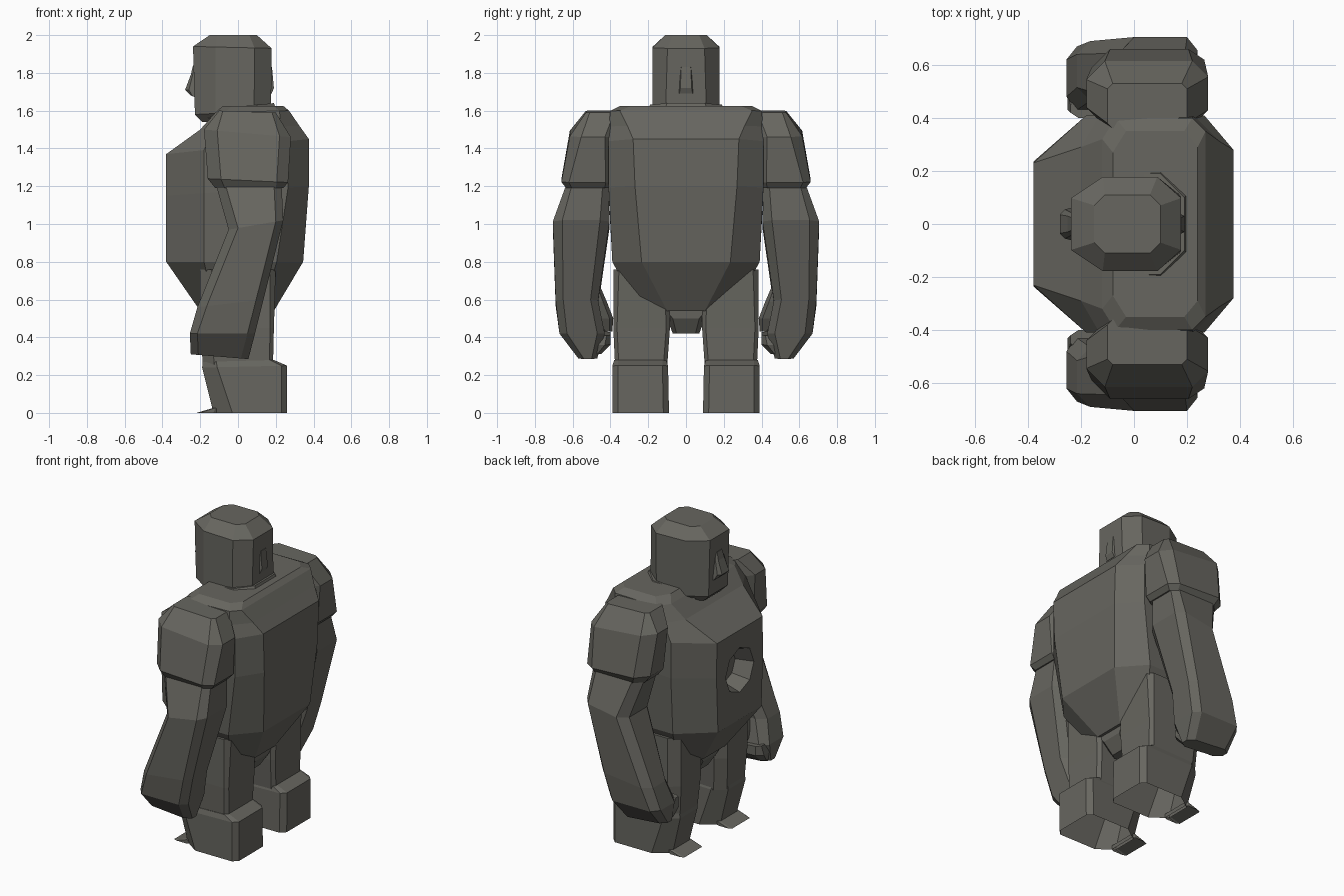
import bpy, bmesh, math

# Dark warm stone grey
stone = bpy.data.materials.new("stone")
stone.diffuse_color = (.135, .132, .115, 1)


def ring(zf, zb, x0, x1, y0, y1, cx=.06, cy=.06, bx=None, by=None):
    """Eight-sided section: front/back heights, extents, front and back chamfers."""
    bx = cx if bx is None else bx
    by = cy if by is None else by
    pts = [(x0, y0 + cy), (x0 + cx, y0), (x1 - bx, y0), (x1, y0 + by),
           (x1, y1 - by), (x1 - bx, y1), (x0 + cx, y1), (x0, y1 - cy)]
    return [(x, y, zf + (zb - zf) * (x - x0) / (x1 - x0)) for x, y in pts]


def loft(name, rings, mirror=False, open_bottom=False):
    """Skin a stack of sections, listed from bottom to top."""
    bm = bmesh.new()
    loops = [[bm.verts.new(p) for p in r] for r in rings]
    n = len(loops[0])
    for a, b in zip(loops, loops[1:]):
        for i in range(n):
            j = (i + 1) % n
            bm.faces.new((a[i], a[j], b[j], b[i]))
    bm.faces.new(loops[-1])
    if not open_bottom:
        bm.faces.new(loops[0][::-1])
    bmesh.ops.recalc_face_normals(bm, faces=bm.faces)
    me = bpy.data.meshes.new(name)
    bm.to_mesh(me)
    bm.free()
    me.materials.append(stone)
    ob = bpy.data.objects.new(name, me)
    bpy.context.collection.objects.link(ob)
    if mirror:
        m = ob.modifiers.new("Mirror", 'MIRROR')
        m.use_axis = (False, True, False)
    return ob


# Barrel torso with chamfered front and back
torso = loft("torso", [
    ring(.54, .54, -.20, .19, -.25, .25, .08, .14, .06, .15),
    ring(.80, .80, -.38, .345, -.39, .39, .20, .17, .14, .155),
    ring(1.15, 1.2, -.38, .375, -.41, .41, .20, .175, .11, .14),
    ring(1.37, 1.45, -.38, .375, -.41, .41, .20, .18, .11, .13),
    ring(1.50, 1.52, -.20, .325, -.41, .41, .07, .12, .10, .10),
    ring(1.59, 1.60, -.12, .27, -.40, .40, .05, .08, .05, .05),
    ring(1.625, 1.625, -.08, .24, -.35, .35, .05, .08, .05, .06),
])

# Eight-sided recess in the chest
bpy.ops.mesh.primitive_cone_add(vertices=8, radius1=.175, radius2=.11, depth=.22,
                                location=(-.38, 0, 1.115), rotation=(0, math.pi / 2, 0))
cutter = bpy.context.object
cutter.name = "chest_recess_cutter"
cutter.data.materials.append(stone)
cutter.hide_render = True
cutter.hide_viewport = True
b = torso.modifiers.new("Recess", 'BOOLEAN')
b.operation = 'DIFFERENCE'
b.object = cutter
b.solver = 'EXACT'

# Pelvis between the legs
loft("pelvis", [
    ring(.42, .42, -.12, .12, -.07, .07, .03, .02),
    ring(.50, .50, -.17, .17, -.10, .10, .03, .03),
    ring(.62, .62, -.19, .18, -.20, .20, .03, .03),
])

# Collar and head
loft("collar", [
    ring(1.56, 1.56, -.16, .22, -.23, .23, .10, .10),
    ring(1.61, 1.64, -.12, .19, -.19, .19, .09, .09),
])
loft("head", [
    ring(1.54, 1.54, -.19, .14, -.14, .14, .08, .06),
    ring(1.58, 1.60, -.228, .175, -.178, .178, .11, .08, .09, .07),
    ring(1.94, 1.93, -.238, .178, -.178, .178, .12, .08, .09, .08),
    ring(2.0, 2.0, -.15, .10, -.11, .11, .04, .04),
])
loft("nose", [
    ring(1.68, 1.66, -.25, -.20, -.06, .06, .01, .015),
    ring(1.71, 1.71, -.28, -.20, -.055, .055, .02, .02, .01, .005),
    ring(1.79, 1.79, -.25, -.20, -.045, .045, .01, .015, .01, .005),
    ring(1.84, 1.84, -.238, -.20, -.03, .03, .01, .005),
])
loft("head_back_nub", [
    ring(1.69, 1.69, .15, .178, -.04, .04, .01, .005),
    ring(1.72, 1.72, .15, .190, -.035, .035, .01, .005),
    ring(1.83, 1.83, .15, .180, -.03, .03, .01, .005),
])

# Shoulder blocks
loft("shoulder", [
    ring(1.19, 1.19, -.12, .24, .40, .635, .05, .05, .04, .03),
    ring(1.24, 1.22, -.16, .265, .385, .66, .07, .07, .06, .04),
    ring(1.50, 1.46, -.18, .28, .37, .615, .07, .07, .06, .06),
    ring(1.60, 1.59, -.10, .20, .36, .53, .02, .02),
], mirror=True)

# Arms sweeping forward and down to the fists
loft("arm", [
    ring(.31, .285, -.25, .055, .47, .57, .04, .03),
    ring(.42, .42, -.255, .09, .43, .67, .04, .05, .04, .04),
    ring(.56, .60, -.215, .135, .465, .69, .05, .05, .04, .04),
    ring(.97, 1.02, -.05, .24, .405, .705, .05, .06, .04, .05),
    ring(1.22, 1.22, -.12, .23, .41, .63, .05, .05, .04, .03),
], mirror=True)
loft("fingers", [
    ring(.32, .31, -.24, .03, .45, .52, .03, .02),
    ring(.37, .36, -.25, .05, .40, .52, .04, .03),
    ring(.43, .41, -.24, .04, .40, .47, .03, .02),
], mirror=True)
loft("thumb", [
    ring(.44, .43, -.14, -.02, .39, .44, .02, .015),
    ring(.50, .50, -.14, .02, .385, .49, .03, .02),
    ring(.59, .59, -.12, .05, .42, .52, .03, .02),
    ring(.66, .66, -.08, .06, .45, .52, .03, .015),
], mirror=True)

# Legs with a wider boot and a thin toe flap
loft("leg", [
    ring(.24, .24, -.185, .185, .10, .375, .06, .05, .02, .02),
    ring(.45, .45, -.20, .19, .085, .385, .06, .05, .02, .02),
    ring(.76, .76, -.20, .20, .085, .385, .06, .05, .03, .03),
], mirror=True, open_bottom=True)
loft("boot", [
    ring(0, 0, -.13, .26, .09, .39, .10, .07, .03, .03),
    ring(.24, .25, -.19, .26, .095, .39, .08, .06, .03, .03),
    ring(.27, .28, -.185, .19, .105, .38, .07, .05, .02, .02),
], mirror=True, open_bottom=True)
loft("toe_flap", [
    ring(0, 0, -.22, -.11, .14, .34, .02, .01),
    ring(.025, .025, -.135, -.11, .14, .34, .01, .01),
], mirror=True, open_bottom=True)
